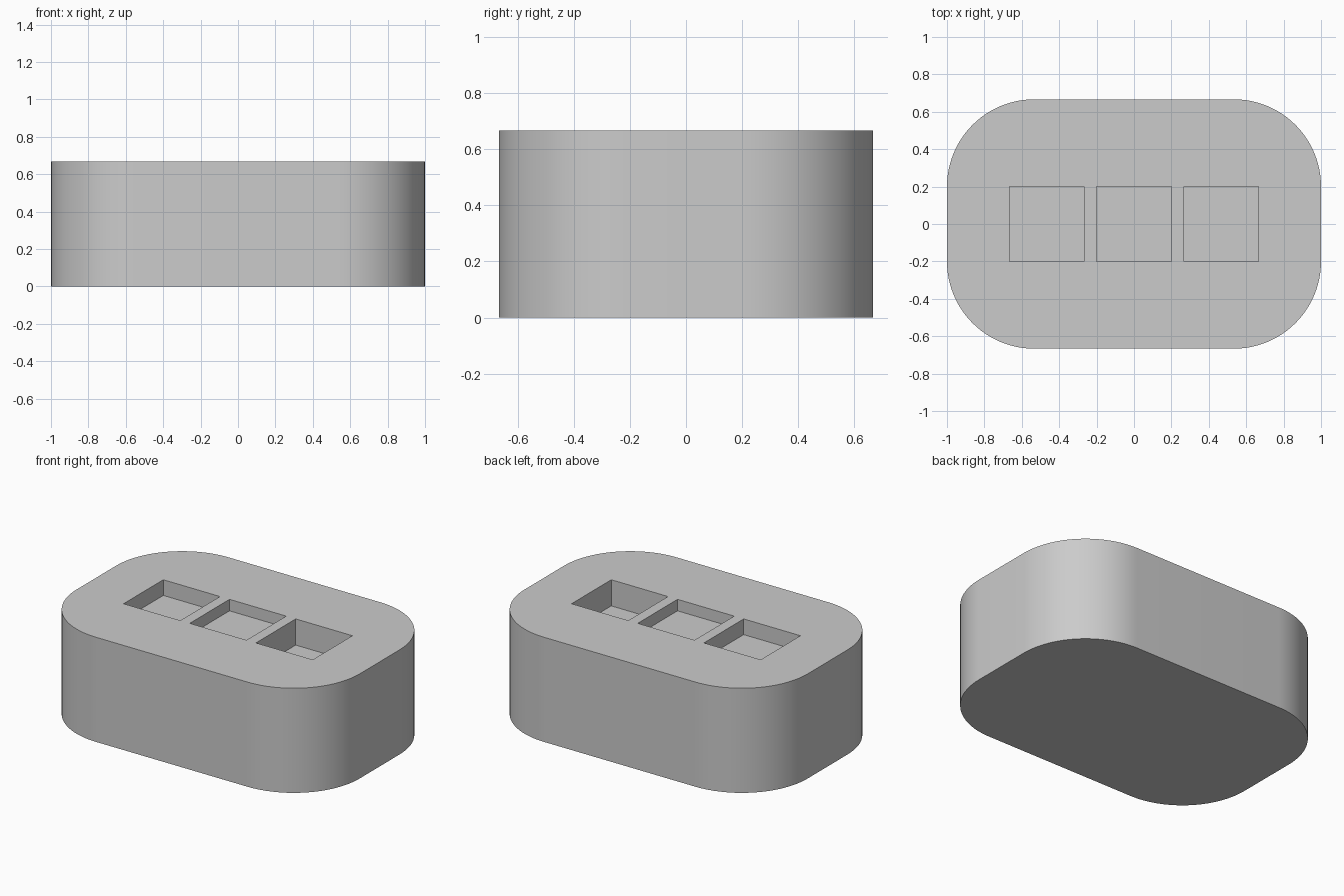
import bpy
import bmesh

default_cube = bpy.data.objects.get("Cube")
if default_cube:
    bpy.data.objects.remove(default_cube, do_unlink=True)

U = 1 / 15                        # design unit: block is 30 x 20 x 10
LENGTH, WIDTH, HEIGHT = 30 * U, 20 * U, 10 * U
CORNER_RADIUS = 7 * U
POCKET = 6 * U                    # square pocket side
PITCH = 7 * U                     # distance between pocket centres

grey = bpy.data.materials.new("plain grey")
grey.use_nodes = True
colour = (0.6, 0.6, 0.6, 1)
grey.diffuse_color = colour
grey.node_tree.nodes["Principled BSDF"].inputs["Base Color"].default_value = colour


def make_box(name, size, centre, corner_radius=0):
    """Box with optionally rounded vertical edges."""
    bm = bmesh.new()
    bmesh.ops.create_cube(bm, size=1)
    bmesh.ops.scale(bm, vec=size, verts=bm.verts)
    bmesh.ops.translate(bm, vec=centre, verts=bm.verts)
    if corner_radius:
        upright = [e for e in bm.edges
                   if abs(e.verts[0].co.z - e.verts[1].co.z) > size[2] / 2]
        bmesh.ops.bevel(bm, geom=upright, offset=corner_radius,
                        offset_type='OFFSET', segments=24, profile=0.5,
                        affect='EDGES')
    mesh = bpy.data.meshes.new(name)
    bm.to_mesh(mesh)
    bm.free()
    mesh.materials.append(grey)
    obj = bpy.data.objects.new(name, mesh)
    bpy.context.collection.objects.link(obj)
    return obj


# Rounded block
block = make_box("block", (LENGTH, WIDTH, HEIGHT), (0, 0, HEIGHT / 2), CORNER_RADIUS)
bpy.ops.object.select_all(action='DESELECT')
bpy.context.view_layer.objects.active = block
block.select_set(True)

# Three square pockets of different depth, sunk into the top
for i, depth in enumerate((1.5 * U, 1.1 * U, 2.5 * U)):
    cutter = make_box("pocket_cutter", (POCKET, POCKET, 2 * depth),
                      ((i - 1) * PITCH, 0, HEIGHT))
    cutter.hide_render = True
    cut = block.modifiers.new("pocket", 'BOOLEAN')
    cut.operation = 'DIFFERENCE'
    cut.solver = 'EXACT'
    cut.object = cutter
    bpy.ops.object.modifier_apply(modifier=cut.name)
    bpy.data.objects.remove(cutter, do_unlink=True)

bpy.ops.object.shade_smooth_by_angle(angle=0.5)
